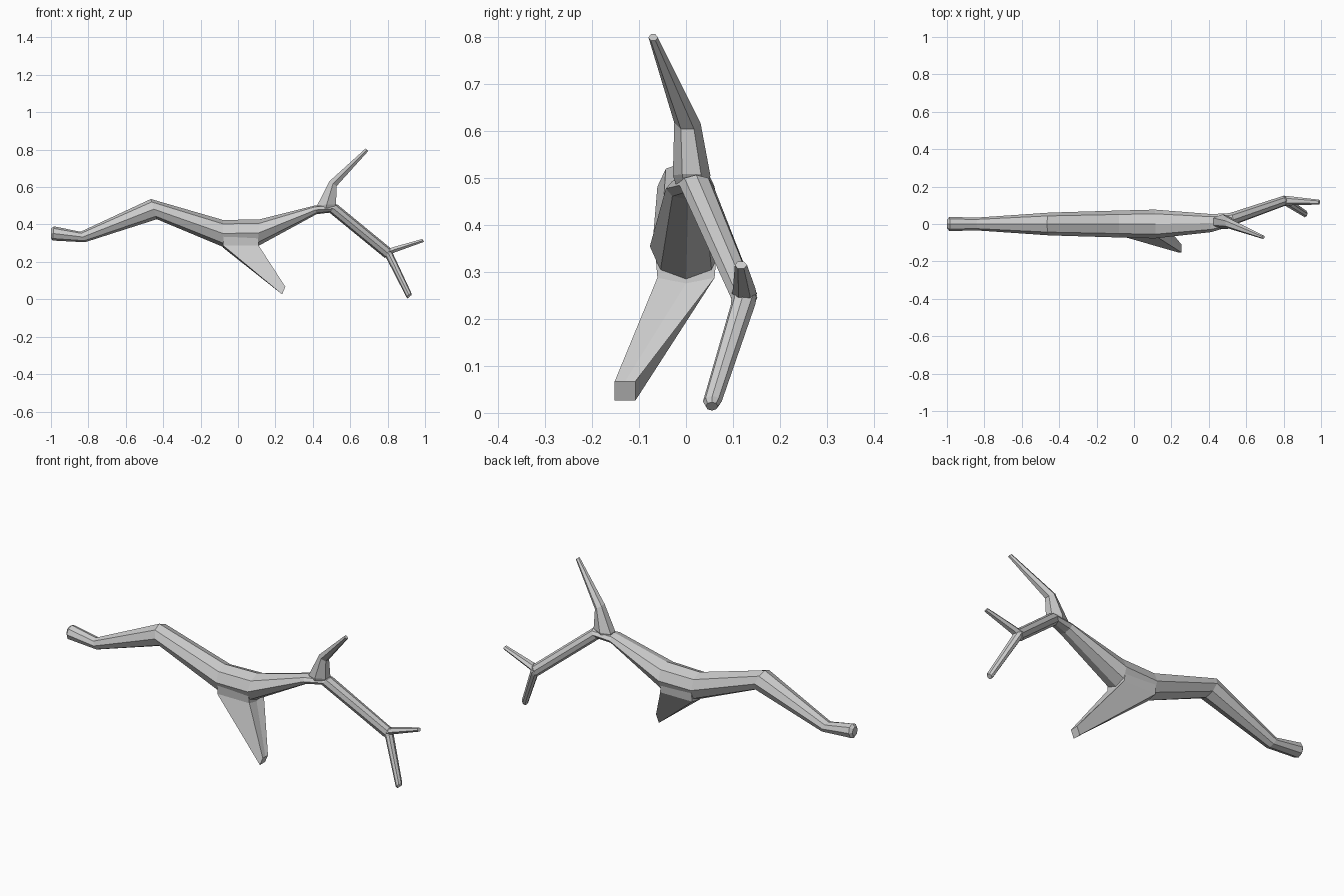
import bpy, bmesh
from math import sin, cos, pi


def loft(name, rings):
    """Skin a list of equal-sized point rings and cap both ends."""
    bm = bmesh.new()
    rows = [[bm.verts.new(p) for p in r] for r in rings]
    n = len(rows[0])
    for a, b in zip(rows, rows[1:]):
        for i in range(n):
            j = (i + 1) % n
            bm.faces.new((a[i], a[j], b[j], b[i]))
    bm.faces.new(rows[0][::-1])
    bm.faces.new(rows[-1])
    bmesh.ops.recalc_face_normals(bm, faces=bm.faces)
    me = bpy.data.meshes.new(name)
    bm.to_mesh(me)
    bm.free()
    ob = bpy.data.objects.new(name, me)
    bpy.context.collection.objects.link(ob)
    return ob


def ring(x, y, z, ry, rz, lean=0, n=8):
    """Ring spanning y, and a tilted axis (lean, 0, rz)."""
    return [(x + lean * sin(2 * pi * i / n), y + ry * cos(2 * pi * i / n),
             z + rz * sin(2 * pi * i / n)) for i in range(n)]


def branch(name, sections, n=8):
    return loft(name, [ring(*s, n=n) for s in sections])


# main bough, bent along x and running on into the drooping right branch
branch("main_bough", [
    (-1.00, 0, 0.352, 0.022, 0.025, 0),
    (-0.988, 0, 0.352, 0.037, 0.038, 0.004),
    (-0.83, 0, 0.333, 0.035, 0.028, -0.012),
    (-0.45, 0, 0.482, 0.061, 0.054, -0.016),
    (-0.08, 0, 0.352, 0.072, 0.072, 0),
    (0.11, 0, 0.355, 0.077, 0.072, 0.005),
    (0.415, 0.005, 0.478, 0.048, 0.023, -0.005),
    (0.51, 0.022, 0.485, 0.036, 0.022, 0.021),
    (0.803, 0.124, 0.245, 0.028, 0.024, 0.018),
])

# twigs at the end of the right branch
branch("lower_twig", [
    (0.80, 0.124, 0.255, 0.027, 0.022, 0.016),
    (0.811, 0.122, 0.232, 0.026, 0.020, 0.014),
    (0.913, 0.056, 0.024, 0.020, 0.012, 0.013),
    (0.918, 0.055, 0.014, 0.013, 0.009, 0.010),
])
branch("end_twig", [
    (0.795, 0.124, 0.25, 0.027, 0.024, 0.014),
    (0.835, 0.124, 0.265, 0.024, 0.016, -0.005),
    (0.99, 0.117, 0.315, 0.013, 0.009, -0.005),
], 6)

# rising fork
branch("upper_twig", [
    (0.47, 0.012, 0.488, 0.034, 0.002, 0.05),
    (0.474, 0.012, 0.506, 0.040, 0.003, 0.058),
    (0.508, 0.003, 0.618, 0.028, -0.015, 0.022),
    (0.69, -0.070, 0.800, 0.010, -0.008, 0.008),
], 6)


# wide stub under the bough, tapering to a small blunt end
def stub(x0, z0, x1, z1, yc, w, drop):
    return [(x0, yc - w, z0), (x0, yc, z0 - drop), (x0, yc + w, z0),
            (x1, yc + w, z1), (x1, yc, z1 - drop), (x1, yc - w, z1)]


loft("bottom_stub", [
    stub(-0.075, 0.35, 0.105, 0.35, 0, 0.066, 0),
    stub(-0.08, 0.288, 0.11, 0.288, 0, 0.061, 0.012),
    stub(0.236, 0.026, 0.253, 0.067, -0.130, 0.022, 0),
])
